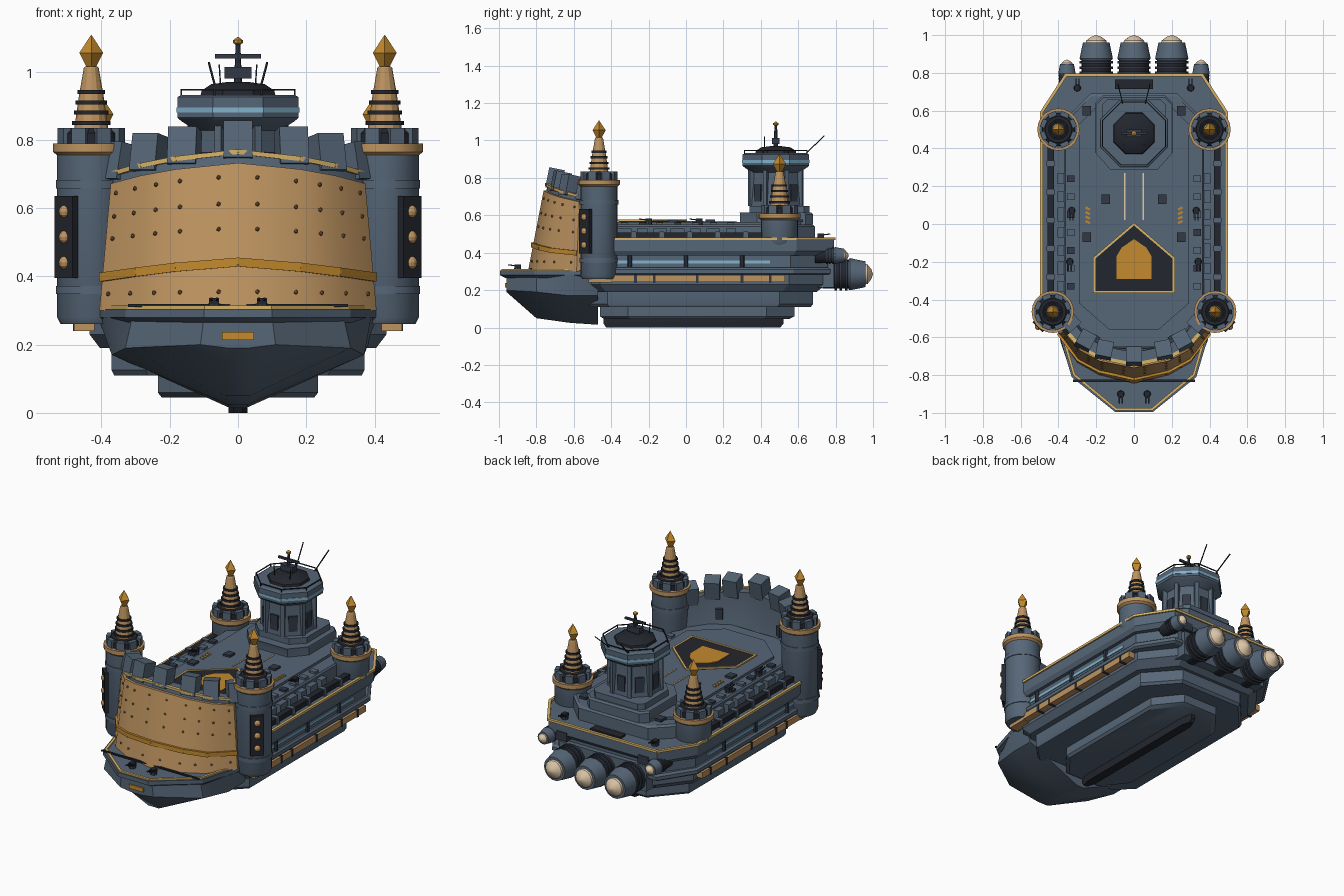
import bpy, bmesh, math, random
from mathutils import Vector, Matrix

if "Cube" in bpy.data.objects:
    bpy.data.objects.remove(bpy.data.objects["Cube"])
random.seed(4)


def material(name, *rgb):
    lin = [((c / 255 + 0.055) / 1.055) ** 2.4 for c in rgb] + [1]
    m = bpy.data.materials.new(name)
    m.use_nodes = True
    m.diffuse_color = lin
    m.node_tree.nodes["Principled BSDF"].inputs["Base Color"].default_value = lin
    return m


HULL = material("slate blue", 86, 102, 119)
DARK = material("dark slate", 50, 57, 70)
BLACK = material("charcoal", 35, 38, 46)
TAN = material("bronze", 190, 148, 96)
RIVET = material("dark bronze", 140, 102, 62)
GOLD = material("gold", 196, 138, 46)
TRIM = material("pale gold", 216, 180, 105)
CREAM = material("cream", 226, 203, 172)
BLUE = material("window blue", 130, 180, 205)


def finish(name, bm, mat):
    bmesh.ops.recalc_face_normals(bm, faces=bm.faces)
    for e in bm.edges:
        e.smooth = e.calc_face_angle(0) < math.radians(28)
    for f in bm.faces:
        f.smooth = True
    me = bpy.data.meshes.new(name)
    bm.to_mesh(me)
    bm.free()
    me.materials.append(mat)
    ob = bpy.data.objects.new(name, me)
    bpy.context.collection.objects.link(ob)
    return ob


def loft(name, rings, mat):
    bm = bmesh.new()
    vs = [[bm.verts.new(p) for p in r] for r in rings]
    n = len(vs[0])
    for a, b in zip(vs, vs[1:]):
        for i in range(n):
            bm.faces.new((a[i], a[(i + 1) % n], b[(i + 1) % n], b[i]))
    bm.faces.new(vs[0])
    bm.faces.new(vs[-1])
    return finish(name, bm, mat)


def prism(name, outline, levels, mat):
    """levels: (z, scale) pairs stacked upwards"""
    return loft(name, [[(x * s, y * s, z) for x, y in outline] for z, s in levels], mat)


def lathe(name, loc, profile, mat, n=20, axis="Z", phase=0.0):
    rings = []
    for r, h in profile:
        ring = []
        for i in range(n):
            a = math.tau * i / n + phase
            c, s = max(r, 0.0005) * math.cos(a), max(r, 0.0005) * math.sin(a)
            ring.append(Vector(loc) + Vector((c, s, h) if axis == "Z" else (c, h, s)))
        rings.append(ring)
    return loft(name, rings, mat)


def box(name, loc, size, mat, rot=0.0, tilt=0.0):
    bm = bmesh.new()
    m = (Matrix.Translation(loc) @ Matrix.Rotation(rot, 4, "Z") @ Matrix.Rotation(tilt, 4, "X")
         @ Matrix.Diagonal((*size, 1)))
    bmesh.ops.create_cube(bm, size=1, matrix=m)
    return finish(name, bm, mat)


def beam(name, p, q, w, h, mat):
    p, q = Vector(p), Vector(q)
    m = (Matrix.Translation((p + q) / 2) @ (q - p).to_track_quat("Y", "Z").to_matrix().to_4x4()
         @ Matrix.Diagonal((w, (q - p).length + w * 0.4, h, 1)))
    bm = bmesh.new()
    bmesh.ops.create_cube(bm, size=1, matrix=m)
    return finish(name, bm, mat)


def strip(name, pts, w, h, mat):
    for p, q in zip(pts, pts[1:]):
        beam(name, p, q, w, h, mat)


def octagon(hx, y0, y1, front, rear):
    """Chamfered rectangle; front and rear are (dx, dy) corner cuts"""
    half = [(hx - front[0], y0), (hx, y0 + front[1]), (hx, y1 - rear[1]), (hx - rear[0], y1)]
    return half + [(-x, y) for x, y in reversed(half)]


# Hull tiers, bottom to top
prism("keel", octagon(.028, -.44, .52, (.015, .05), (.015, .05)), [(0, .97), (.02, 1), (.06, 1)], BLACK)
prism("bottom_plate", octagon(.235, -.46, .58, (.12, .15), (.12, .15)), [(.045, .95), (.06, 1), (.12, 1)], HULL)
prism("lower_hull", octagon(.37, -.52, .68, (.1, .1), (.16, .18)), [(.11, .98), (.125, 1), (.2, 1)], HULL)
prism("middle_hull", octagon(.435, -.54, .75, (.08, .08), (.16, .2)), [(.19, .93), (.23, 1), (.32, 1)], HULL)
prism("recessed_side", octagon(.455, -.54, .76, (.08, .08), (.14, .2)), [(.31, 1), (.42, 1)], HULL)
DECK = octagon(.49, -.54, .79, (.1, .05), (.13, .2))
prism("upper_hull", DECK, [(.385, .97), (.41, 1), (.47, 1)], HULL)
prism("side_rib", octagon(.475, -.54, .775, (.1, .05), (.13, .2)), [(.28, .98), (.29, 1), (.31, 1), (.32, .98)], HULL)
prism("raised_deck", octagon(.37, -.66, .69, (.17, .15), (.14, .14)), [(.46, 1), (.54, 1), (.55, .98)], HULL)
prism("deck_plate", octagon(.29, -.56, .66, (.16, .14), (.13, .13)), [(.54, 1), (.565, 1)], HULL)
strip("deck_trim", [(.49, -.38, .475), (.49, .59, .475), (.36, .79, .475), (-.36, .79, .475),
                    (-.49, .59, .475), (-.49, -.38, .475)], .016, .014, TRIM)

# Bow
PROW = [(-.96, .10, .2, .11, .03, .19), (-.8, .31, .19, .33, .035, .05),
        (-.62, .39, .17, .37, .03, .025), (-.47, .41, .17, .37, .025, .015)]
loft("prow", [[(w, y, .28), (c, y, cz), (b, y, bz), (-b, y, bz), (-c, y, cz), (-w, y, .28)]
              for y, w, cz, c, b, bz in PROW], HULL)
BOW = [(.41, -.54), (.33, -.81), (.10, -.995), (-.10, -.995), (-.33, -.81), (-.41, -.54)]
prism("bow_deck", BOW, [(.265, .97), (.28, 1), (.305, 1)], HULL)
strip("bow_trim", [(x * .96, y * .985, .308) for x, y in BOW], .014, .012, TRIM)
beam("bow_rail", (-.32, -.83, .315), (.32, -.83, .315), .012, .008, BLACK)
box("bow_badge", (0, -.962, .225), (.095, .009, .024), GOLD)

# Curved front wall
BASE = [(0, -.83, .30), (.18, -.785, .30), (.295, -.72, .30), (.40, -.57, .30)]
TOP = [(0, -.74, .765), (.18, -.705, .745), (.28, -.65, .725), (.365, -.555, .70)]


def wall(u, t, out=0.0):
    """u runs from -3 to 3 across the wall, t from foot to top"""
    i = min(int(abs(u)), 2)
    f = abs(u) - i
    p = Vector(BASE[i]).lerp(Vector(BASE[i + 1]), f).lerp(Vector(TOP[i]).lerp(Vector(TOP[i + 1]), f), t)
    p.x = math.copysign(p.x * (1 + out), u)
    p.y -= out
    return p


cols = range(-3, 4)
loft("wall_backing", [[wall(u, 0), wall(u, 1), wall(u, 1, -.06), wall(u, .55, -.1), wall(u, 0, -.22)]
                      for u in cols], HULL)
loft("wall_armour", [[wall(u, 0, .015), wall(u, .93, .015), wall(u, .93, -.01), wall(u, 0, -.01)]
                     for u in cols], TAN)
strip("wall_top_trim", [wall(u, 1, .004) for u in cols], .02, .014, TRIM)
strip("wall_band", [wall(u, .305 - .02 * abs(u), .018) for u in cols], .016, .026, GOLD)
for t in (.12, .52, .68, .85):
    for k in range(10):
        u = (k - 4.5) * .62
        bm = bmesh.new()
        bmesh.ops.create_icosphere(bm, subdivisions=1, radius=.007,
                                   matrix=Matrix.Translation(wall(u, t, .017)))
        finish("rivet", bm, RIVET)
for u in (-2.9, -1.85, -.9, 0, .9, 1.85, 2.9):
    p = wall(u, 1, -.03)
    d = wall(u + .1, 1) - wall(u - .1, 1)
    box("wall_merlon", p + Vector((0, .01, .03)), (.085, .085, .11), HULL, math.atan2(d.y, d.x), -.2)


# Corner towers
def tower(x, y, foot, top):
    s = math.copysign(1, x)
    at = (x, y, top)
    lathe("tower_body", (x, y, 0), [(.09, foot), (.1, foot + .02), (.1, top)], HULL)
    lathe("tower_collar", at, [(.1, -.035), (.112, -.025), (.112, 0), (.095, 0)], TAN)
    lathe("tower_crown", at, [(.088, -.01), (.088, .03), (.07, .045)], BLACK)
    for k in range(8):
        a = math.tau * (k + .5) / 8
        box("tower_merlon", (x + .085 * math.cos(a), y + .085 * math.sin(a), top + .022),
            (.024, .045, .045), HULL, a)
    lathe("spire", at, [(.052, .03), (.046, .07), (.036, .14), (.022, .22), (.018, .225)], TAN, 12)
    for k in range(4):
        r = .056 - .005 * k
        lathe("spire_ring", (x, y, top + .06 + .03 * k), [(r, -.006), (r, .006)], BLACK, 12)
    lathe("finial", at, [(.012, .22), (.035, .265), (0, .318)], GOLD, 4)
    if foot < .4:
        for z in (.36, .67):
            lathe("tower_band", (x, y, z), [(.104, -.012), (.104, .012)], HULL)
        a = math.atan2(-1, s)
        d = Vector((math.cos(a), math.sin(a), 0))
        c = Vector((x, y, .515)) + d * .1
        box("lamp_panel", c, (.03, .075, .24), BLACK, a)
        for dz in (-.075, 0, .075):
            bm = bmesh.new()
            bmesh.ops.create_uvsphere(bm, u_segments=10, v_segments=6, radius=.02,
                                      matrix=Matrix.Translation(c + d * .008 + Vector((0, 0, dz))))
            finish("panel_lamp", bm, TAN)


# Small twin-barrel gun
def gun(x, y, z, way):
    lathe("gun_base", (x, y, z), [(.02, 0), (.018, .015)], DARK, 8)
    box("gun_house", (x, y, z + .022), (.03, .034, .02), BLACK)
    for k in (-.008, .008):
        beam("gun_barrel", (x + k, y, z + .024), (x + k, y + way * .05, z + .03), .006, .006, BLACK)


# Everything that repeats on both sides
for s in (-1, 1):
    tower(.43 * s, -.465, .26, .79)
    tower(.40 * s, .5, .44, .61)
    box("tower_foot", (.45 * s, -.46, .255), (.06, .12, .03), TAN)
    beam("side_pipe", (.46 * s, -.46, .262), (.46 * s, .52, .262), .04, .036, TAN)
    for y in (-.27, -.17, .06, .3, .45):
        box("pipe_strap", (.46 * s, y, .262), (.046, .015, .044), DARK)
    box("blue_strip", (.455 * s, .04, .35), (.009, .82, .016), BLUE)
    for y in (-.3, 0, .3):
        lathe("porthole_post", (.46 * s, y, .32), [(.012, 0), (.012, .07)], DARK, 8)
    beam("ledge_duct", (.44 * s, -.38, .492), (.44 * s, .4, .492), .035, .03, BLACK)
    for k in range(5):
        box("duct_clamp", (.44 * s, -.28 + .15 * k, .49), (.045, .025, .045), HULL)
    for k in range(7):
        y = -.33 + .095 * k
        box("deck_locker", (.385 * s, y, .5), (.04, .05 + .03 * random.random(), .06), HULL)
        box("deck_vent", (.335 * s, y, .555), (.04, .035, .015), random.choice((DARK, HULL)))
    for y in (.13, -.07, .6):
        box("deck_hatch", (.15 * s if y == .13 else .25 * s, y, .57), (.045, .05, .014), DARK)
    box("deck_stripe", (.05 * s, .145, .566), (.008, .25, .006), CREAM)
    for k in range(4):
        box("hazard_bar", (.245 * s, .01 + .024 * k, .567), (.025, .012, .006), GOLD, .5 * s)
    for x, y, z, way in ((.33, .07, .55, -1), (.34, -.2, .55, -1), (.30, .72, .47, 1), (.07, -.9, .305, -1)):
        gun(x * s, y, z, way)
    box("wall_door", (.2 * s, -.6, .62), (.04, .02, .06), DARK, .5 * s)
    box("stern_block", (.27 * s, .75, .40), (.07, .09, .05), DARK)

# Landing pad with pointed emblem
PAD = [(0, 0), (.21, -.18), (.21, -.36), (-.21, -.36), (-.21, -.18)]
prism("landing_pad", PAD, [(.56, 1), (.573, 1)], BLACK)
strip("pad_border", [(x, y, .573) for x, y in PAD + PAD[:1]], .012, .008, TRIM)
arch = [(.092, -.29), (.092, -.17), (.065, -.125), (0, -.08)]
prism("pad_emblem", arch + [(-x, y) for x, y in reversed(arch[:3])], [(.57, 1), (.578, 1)], GOLD)

# Bridge
prism("bridge_base", octagon(.205, .29, .68, (.08, .09), (.04, .04)), [(.55, 1), (.605, 1), (.615, .985)], HULL)
prism("bridge_step", octagon(.17, .34, .66, (.07, .07), (.03, .03)), [(.6, 1), (.65, 1)], HULL)
P = math.pi / 8
BR = (0, .48, 0)
lathe("bridge_column", BR, [(.15, .64), (.135, .8), (.135, .85)], HULL, 8, phase=P)
lathe("bridge_head", BR, [(.13, .825), (.18, .855), (.192, .865), (.192, .925), (.18, .932)], HULL, 8, phase=P)
lathe("bridge_window", BR, [(.195, .88), (.195, .895)], BLUE, 8, phase=P)
lathe("bridge_dome", BR, [(.12, .925), (.115, .945), (.085, .963), (.03, .97)], BLACK, 8, phase=P)
for k in range(8):
    a, b = P + k * math.pi / 4, P + (k + 1) * math.pi / 4
    rail = [Vector((.18 * math.cos(t), .48 + .18 * math.sin(t), .947)) for t in (a, b)]
    beam("bridge_rail", *rail, .005, .005, BLACK)
    beam("rail_post", rail[0] - Vector((0, 0, .02)), rail[0], .005, .005, BLACK)
    box("bridge_buttress", (.14 * math.cos(a), .48 + .14 * math.sin(a), .75), (.03, .022, .2), HULL, a)
    m = a + P
    box("bridge_panel", (.133 * math.cos(m), .48 + .133 * math.sin(m), .72), (.012, .05, .09), DARK, m)
box("radar_house", (0, .48, .997), (.08, .04, .034), DARK)
lathe("mast", BR, [(.012, .96), (.007, 1.08)], DARK, 8)
box("radar_bar", (0, .48, 1.045), (.135, .012, .012), DARK)
lathe("mast_ball", (0, .48, 1.088), [(0, -.014), (.014, -.004), (.014, .004), (0, .014)], GOLD, 8)
for s in (-1, 1):
    beam("whip_antenna", (.06 * s, .64, .93), (.085 * s, .74, 1.025), .005, .005, BLACK)
    beam("short_antenna", (.05 * s, .42, .94), (.055 * s, .42, 1.02), .004, .004, BLACK)

# Stern engines
box("engine_mount", (0, .74, .29), (.58, .1, .15), HULL)
box("stern_grille", (0, .74, .475), (.2, .05, .012), BLACK)


def engine(x, z, y, r, length):
    at = (x, y, z)
    L = length
    lathe("engine_body", at, [(r * .9, -.05), (r * .9, L * .42)], BLACK, 14, "Y")
    for k in range(3):
        lathe("engine_rib", (x, y + L * (.06 + .13 * k), z), [(r, 0), (r, L * .06)], DARK, 14, "Y")
    lathe("engine_nozzle", at, [(r * .95, L * .4), (r, L * .44), (r * .8, L * .82), (r * .68, L * .82)], HULL, 14, "Y")
    lathe("engine_glow", at, [(r * .66, L * .78), (r * .6, L * .87), (r * .3, L * .96), (0, L)], CREAM, 14, "Y")


for x in (-.2, 0, .2):
    engine(x, .285, .78, .088, .22)
for x in (-.355, .355):
    engine(x, .385, .74, .046, .13)
